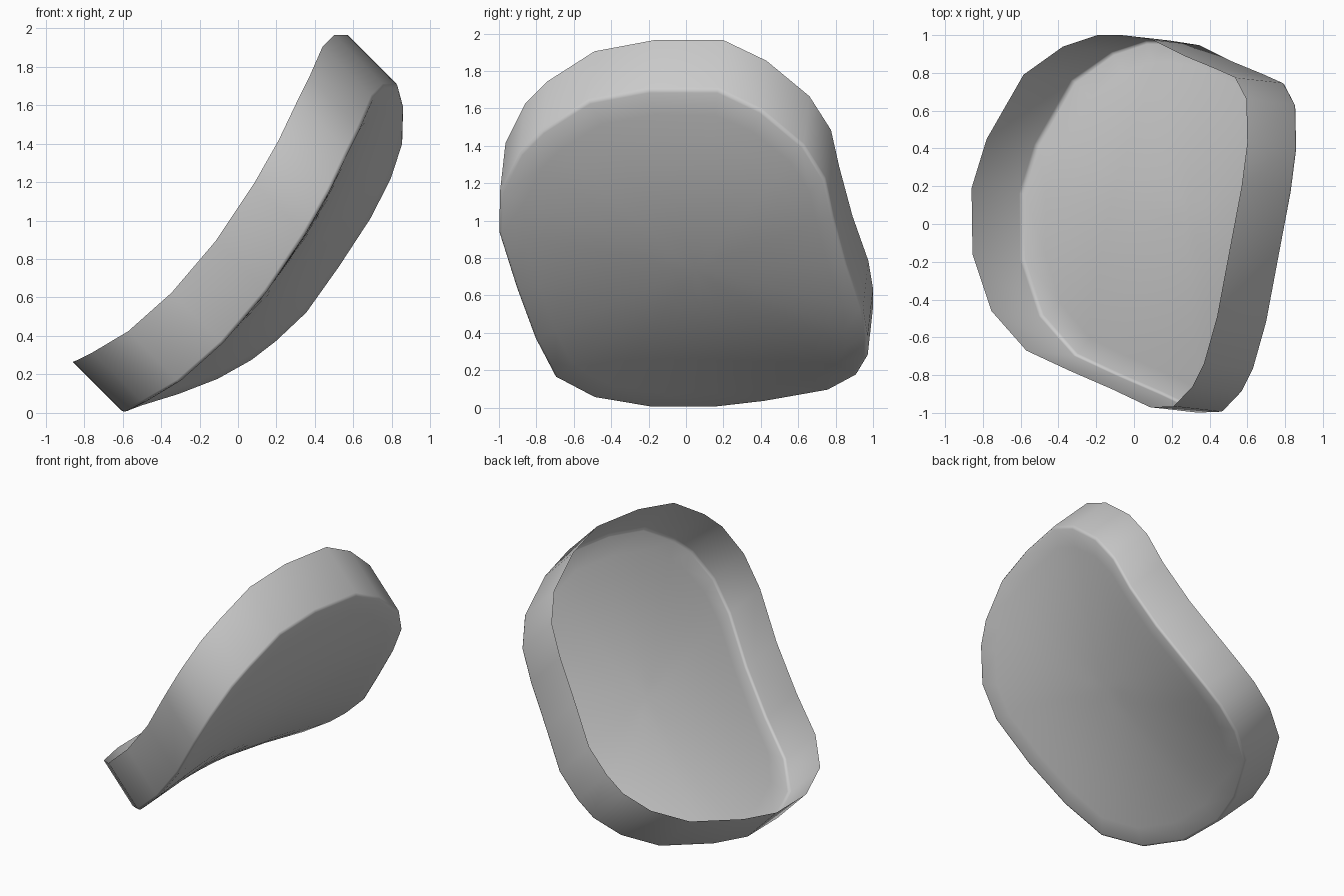
import bpy, bmesh, math
from mathutils import Vector

if "Cube" in bpy.data.objects:
    bpy.data.objects.remove(bpy.data.objects["Cube"])

# Floor outline of the curved tray: near (-y) and far (+y) edges, low end to high end
near = [(-.59, -.19, .0), (-.49, -.49, .05), (-.305, -.70, .16), (-.08, -.805, .36),
        (.15, -.905, .63), (.35, -1.0, .93), (.475, -.995, 1.15), (.575, -.89, 1.36),
        (.635, -.77, 1.48), (.705, -.52, 1.64), (.765, -.20, 1.70)]
far = [(-.595, .16, .0), (-.515, .42, .03), (-.32, .76, .09), (-.11, .91, .17),
       (.07, .97, .27), (.20, .97, .37), (.36, .945, .52), (.53, .86, .76),
       (.70, .79, 1.02), (.80, .745, 1.22), (.86, .63, 1.40), (.865, .40, 1.59),
       (.835, .17, 1.70)]
outline = [Vector(p) for p in near + far[::-1]]
n = len(outline)
wall = Vector((-.265, .03, .265))   # direction and height of the rim wall
R = math.sqrt(.5)
BULGE = -.05                        # shift of the floor's middle along the wall direction
RINGS = 8


def flat(p):
    """Position in the tray's tilted plane, and height along the wall direction."""
    return Vector(((p.x + p.z) * R, p.y)), (p.z - p.x) * R


plane = [flat(p) for p in outline]
mid = sum((q for q, h in plane), Vector((0, 0))) / n


def floor_point(q, t):
    """Smooth saddle spanning the outline (mean value interpolation)."""
    d = [c - q for c, h in plane]
    half = [math.tan(abs(d[k].angle_signed(d[(k + 1) % n])) / 2) for k in range(n)]
    w = [(half[k - 1] + half[k]) / d[k].length for k in range(n)]
    h = sum(w[k] * plane[k][1] for k in range(n)) / sum(w) + BULGE * (1 - t * t)
    return Vector(((q.x - h) * R, q.y, (q.x + h) * R))


bm = bmesh.new()


def bridge(r0, r1):
    for k in range(n):
        m = (k + 1) % n
        bm.faces.new((r0[k], r0[m], r1[m], r1[k]))


# Rim wall all round, open at the top
edge = [bm.verts.new(p) for p in outline]
bridge([bm.verts.new(p + wall) for p in outline], edge)

# Curved floor: rings shrinking to the middle
ring = edge
for i in range(RINGS - 1, 0, -1):
    t = i / RINGS
    inner = [bm.verts.new(floor_point(mid.lerp(c, t), t)) for c, h in plane]
    bridge(ring, inner)
    ring = inner
hub = bm.verts.new(floor_point(mid, 0))
for k in range(n):
    bm.faces.new((ring[k], ring[(k + 1) % n], hub))

# Narrow rounding where floor meets wall
corner = [bm.edges.get((edge[k], edge[(k + 1) % n])) for k in range(n)]
bmesh.ops.bevel(bm, geom=corner, offset=.018, segments=2, profile=.5,
                affect='EDGES', clamp_overlap=True)
bmesh.ops.recalc_face_normals(bm, faces=bm.faces[:])
# Outside of the tray is the front side
if sum(f.normal.dot(wall) * f.calc_area() for f in bm.faces) > 0:
    bmesh.ops.reverse_faces(bm, faces=bm.faces[:])

mesh = bpy.data.meshes.new("curved_tray")
bm.to_mesh(mesh)
bm.free()
tray = bpy.data.objects.new("curved_tray", mesh)
bpy.context.collection.objects.link(tray)
bpy.context.view_layer.objects.active = tray
tray.select_set(True)
bpy.ops.object.shade_smooth_by_angle(angle=math.radians(75))
